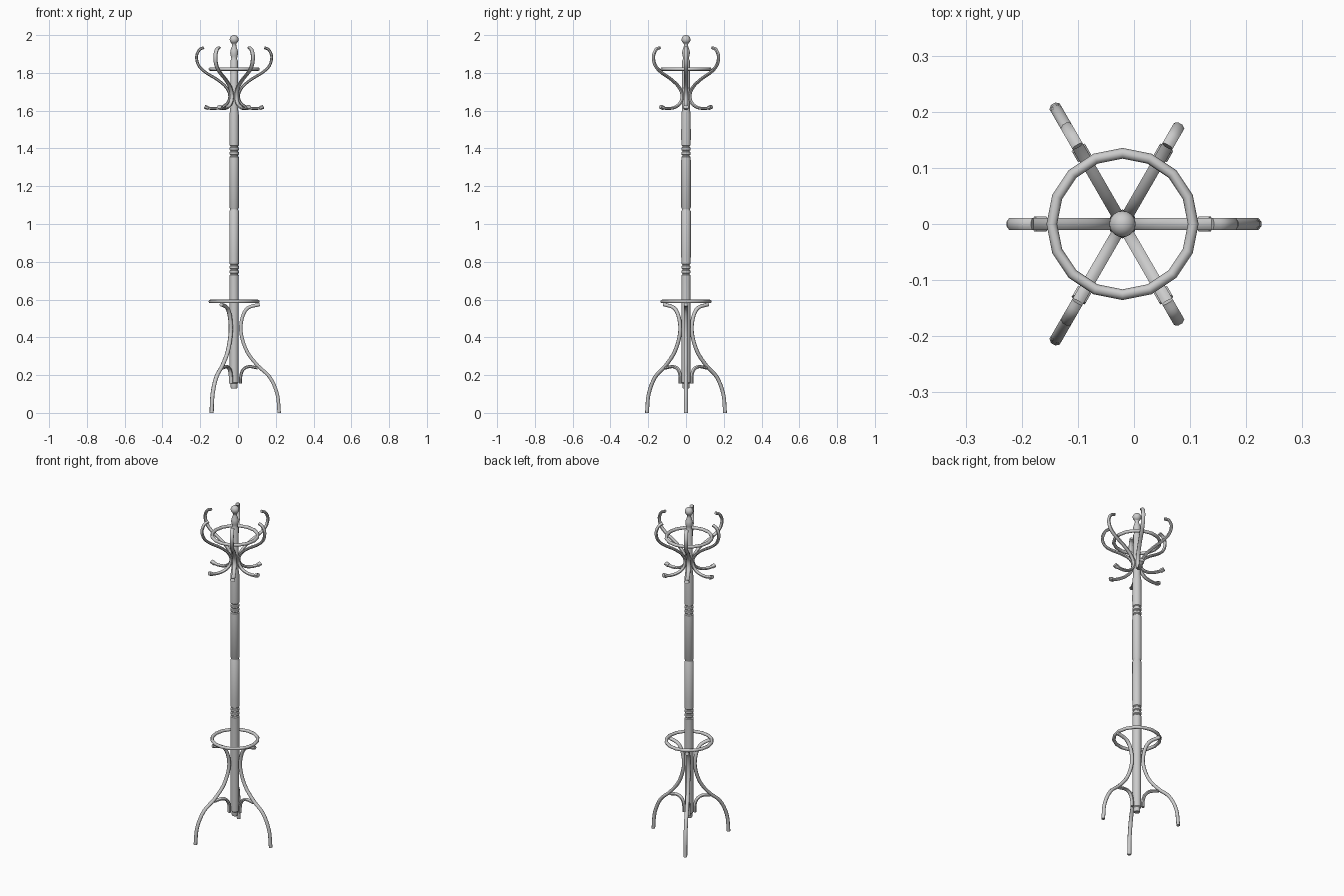
import bpy, bmesh, math
from mathutils import Vector

if "Cube" in bpy.data.objects:
    bpy.data.objects.remove(bpy.data.objects["Cube"])

CX = -0.0205  # pole axis


def finish(bm, name, angle=40):
    bmesh.ops.recalc_face_normals(bm, faces=bm.faces)
    me = bpy.data.meshes.new(name)
    bm.to_mesh(me)
    bm.free()
    ob = bpy.data.objects.new(name, me)
    bpy.context.collection.objects.link(ob)
    ob.location.x = CX
    bpy.ops.object.select_all(action='DESELECT')
    ob.select_set(True)
    bpy.context.view_layer.objects.active = ob
    bpy.ops.object.shade_smooth_by_angle(angle=math.radians(angle))
    return ob


def lathe(name, profile, sides=20):
    bm = bmesh.new()
    rings = []
    for r, z in profile:
        rings.append([bm.verts.new((r * math.cos(2 * math.pi * i / sides),
                                    r * math.sin(2 * math.pi * i / sides), z)) for i in range(sides)])
    for a, b in zip(rings, rings[1:]):
        for i in range(sides):
            j = (i + 1) % sides
            bm.faces.new((a[i], a[j], b[j], b[i]))
    bm.faces.new(rings[0])
    bm.faces.new(rings[-1])
    return finish(bm, name)


def smooth_path(pts, steps=4):
    # Catmull-Rom through (radius, height) points
    p = [Vector(q) for q in pts]
    p = [2 * p[0] - p[1]] + p + [2 * p[-1] - p[-2]]
    out = []
    for k in range(1, len(p) - 2):
        a, b, c, d = p[k - 1:k + 3]
        for s in range(steps):
            t = s / steps
            out.append(0.5 * (2 * b + (c - a) * t + (2 * a - 5 * b + 4 * c - d) * t * t
                              + (3 * b - a - 3 * c + d) * t ** 3))
    return out + [p[-2]]


def bent_rod(name, pts, degrees, half_width, half_depth, sides=8):
    path = smooth_path(pts)
    ang = math.radians(degrees)
    out, side = Vector((math.cos(ang), math.sin(ang), 0)), Vector((-math.sin(ang), math.cos(ang), 0))
    up = Vector((0, 0, 1))
    bm = bmesh.new()
    rings = []
    for k, q in enumerate(path):
        t = (path[min(k + 1, len(path) - 1)] - path[max(k - 1, 0)]).normalized()
        n = out * -t.y + up * t.x
        ring = []
        for i in range(sides):
            a = 2 * math.pi * (i + 0.5) / sides
            c = 1 / math.cos(math.pi / sides)
            ring.append(bm.verts.new(out * q.x + up * q.y + side * (half_width * c * math.cos(a))
                                     + n * (half_depth * c * math.sin(a))))
        rings.append(ring)
    for a, b in zip(rings, rings[1:]):
        for i in range(sides):
            j = (i + 1) % sides
            bm.faces.new((a[i], a[j], b[j], b[i]))
    bm.faces.new(rings[0])
    bm.faces.new(rings[-1])
    return finish(bm, name, 50)


def hoop(name, z):
    bpy.ops.mesh.primitive_torus_add(major_radius=0.126, minor_radius=0.0095, major_segments=16,
                                     minor_segments=8, location=(CX, 0, z))
    ob = bpy.context.object
    ob.name = name
    bpy.ops.object.shade_smooth_by_angle(angle=math.radians(50))


def grooves(z, r):
    # three turned grooves
    out = []
    for k in range(3):
        h = z + k * 0.024
        out += [(r, h - 0.006), (r - 0.005, h - 0.002), (r - 0.005, h + 0.002), (r, h + 0.006)]
    return out


# Turned central pole
R = 0.0255
profile = [(0.016, 0.13), (0.018, 0.135), (0.018, 0.155), (0.023, 0.16), (0.024, 0.60), (0.024, 0.70)]
profile += grooves(0.735, 0.0245)
profile += [(R, 0.84), (R, 1.068), (0.021, 1.075), (0.021, 1.08), (R, 1.087), (R, 1.33)]
profile += grooves(1.362, 0.0245)
profile += [(R, 1.46), (0.0245, 1.58), (0.021, 1.607), (0.02, 1.62), (0.02, 1.865), (0.015, 1.875),
            (0.018, 1.89), (0.021, 1.905), (0.019, 1.92), (0.012, 1.94), (0.011, 1.95), (0.014, 1.956)]
lathe("pole", profile)

# Ball finial
bpy.ops.mesh.primitive_uv_sphere_add(segments=20, ring_count=12, radius=0.0235, location=(CX, 0, 1.9765))
bpy.context.object.name = "finial_ball"
bpy.ops.object.shade_smooth_by_angle(angle=math.radians(40))

# Hat hoop and umbrella hoop
hoop("upper_hoop", 1.82)
hoop("lower_hoop", 0.59)

# Six S-shaped hooks with end knobs
hook = [(0.160, 1.934), (0.184, 1.922), (0.199, 1.885), (0.187, 1.838), (0.150, 1.802), (0.090, 1.765),
        (0.045, 1.727), (0.024, 1.685), (0.032, 1.645), (0.065, 1.619), (0.110, 1.611), (0.147, 1.616)]
for i in range(6):
    bent_rod(f"hook_{i + 1}", hook, 60 * i, 0.0105, 0.0075)
    bent_rod(f"hook_knob_{i + 1}", [(0.137, 1.613), (0.146, 1.617), (0.156, 1.621)], 60 * i, 0.0135, 0.0105)

# Three bent legs with curved braces
leg = [(0.2385, 0.0), (0.228, 0.10), (0.188, 0.19), (0.125, 0.25), (0.068, 0.325),
       (0.037, 0.42), (0.042, 0.50), (0.072, 0.555), (0.135, 0.574)]
brace = [(0.034, 0.155), (0.036, 0.20), (0.050, 0.232), (0.080, 0.245), (0.125, 0.238)]
for i in range(3):
    bent_rod(f"leg_{i + 1}", leg, 120 * i, 0.0105, 0.009)
    bent_rod(f"leg_brace_{i + 1}", brace, 120 * i, 0.0105, 0.008)
